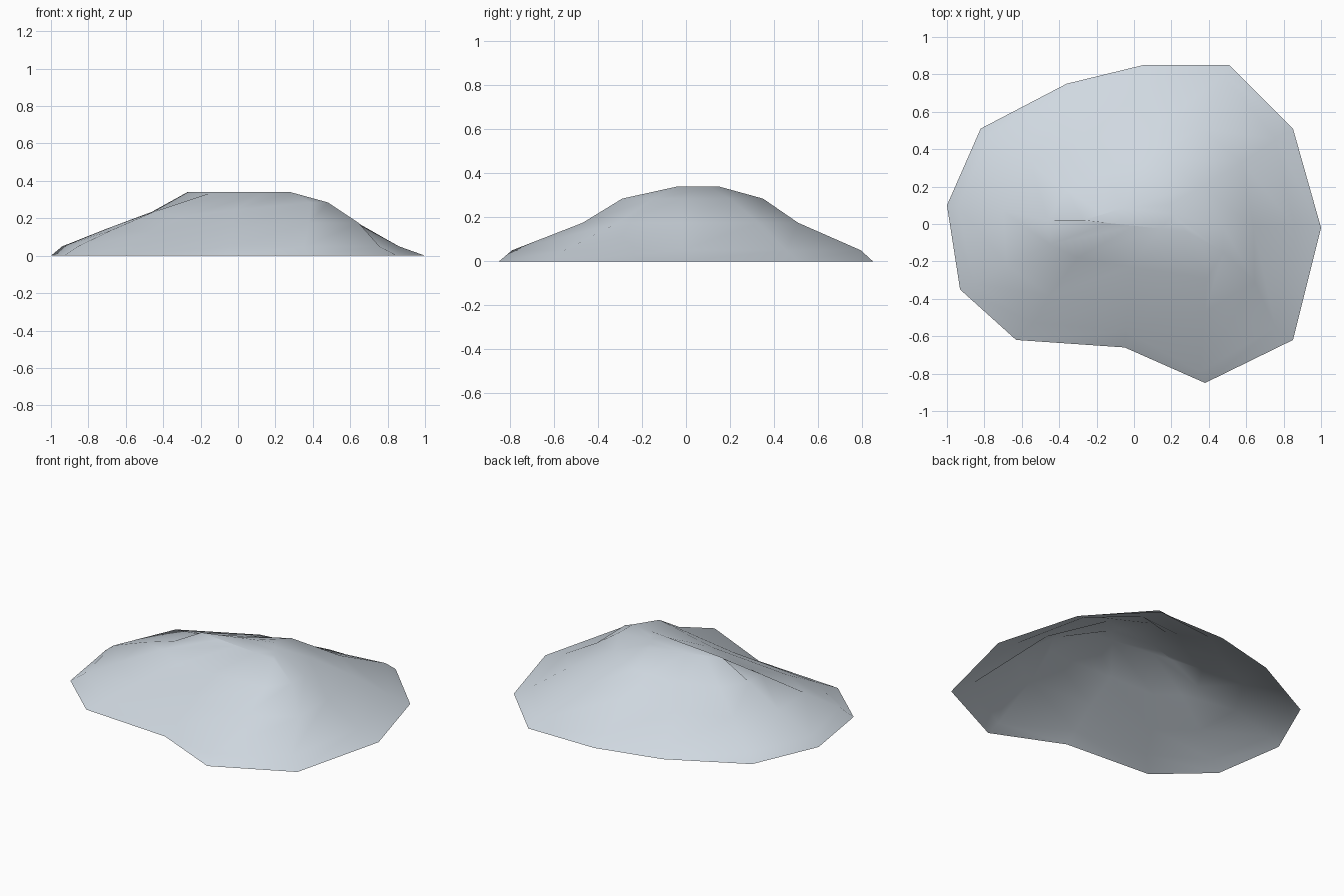
import bpy, bmesh
from mathutils import Vector

if "Cube" in bpy.data.objects:
    bpy.data.objects.remove(bpy.data.objects["Cube"])

# Mound outline on the ground, clockwise from the left
rim = [(-1, .10), (-.82, .51), (-.36, .75), (.05, .85), (.51, .85), (.85, .51),
       (1, -.02), (.85, -.62), (.38, -.85), (-.05, -.66), (-.63, -.62), (-.93, -.35)]
# How far the low skirt is drawn in at each outline corner
inset = [.94, .94, .93, .87, .935, .89, .86, .89, .93, .87, .85, .92]

# Irregular contour rings on the slope and shoulder
slope = [(-.70, .07, .145), (-.55, .32, .15), (-.25, .46, .165), (.08, .49, .172),
         (.36, .51, .175), (.58, .33, .175), (.64, -.02, .175), (.645, -.31, .175),
         (.38, -.47, .175), (-.03, -.42, .145), (-.45, -.38, .125), (-.68, -.22, .135)]
shoulder = [(-.46, .02, .235), (-.36, .18, .24), (-.15, .28, .25), (.03, .33, .27),
            (.13, .35, .285), (.36, .20, .285), (.48, -.02, .285), (.48, -.15, .285),
            (.39, -.29, .285), (-.02, -.23, .245), (-.30, -.18, .21), (-.45, -.11, .235)]

n = len(rim)
foot = [(x, y, 0) for x, y in rim]
skirt = [(x * s, y * s, .05) for (x, y), s in zip(rim, inset)]
# Flat three-cornered summit, four steps along each edge
corners = [Vector(c) for c in ((-.27, .02, .34), (.15, .15, .34), (.28, -.04, .34))]
summit = [corners[i // 4].lerp(corners[(i // 4 + 1) % 3], i % 4 / 4) for i in range(n)]

# Bridge the rings into an open-bottomed shell
bm = bmesh.new()
rings = [[bm.verts.new(p) for p in ring] for ring in (foot, skirt, slope, shoulder, summit)]
for low, high in zip(rings, rings[1:]):
    for i in range(n):
        j = (i + 1) % n
        bm.faces.new((low[j], low[i], high[i], high[j]))
bm.faces.new(rings[-1][::-1])
for f in bm.faces:
    f.smooth = True
mesh = bpy.data.meshes.new("mound")
bm.to_mesh(mesh)
bm.free()

mound = bpy.data.objects.new("mound", mesh)
bpy.context.collection.objects.link(mound)

# Pale blue-grey colour
mat = bpy.data.materials.new("pale_grey")
mat.diffuse_color = (.63, .69, .75, 1)
mat.use_nodes = True
mat.node_tree.nodes["Principled BSDF"].inputs["Base Color"].default_value = mat.diffuse_color
mesh.materials.append(mat)
